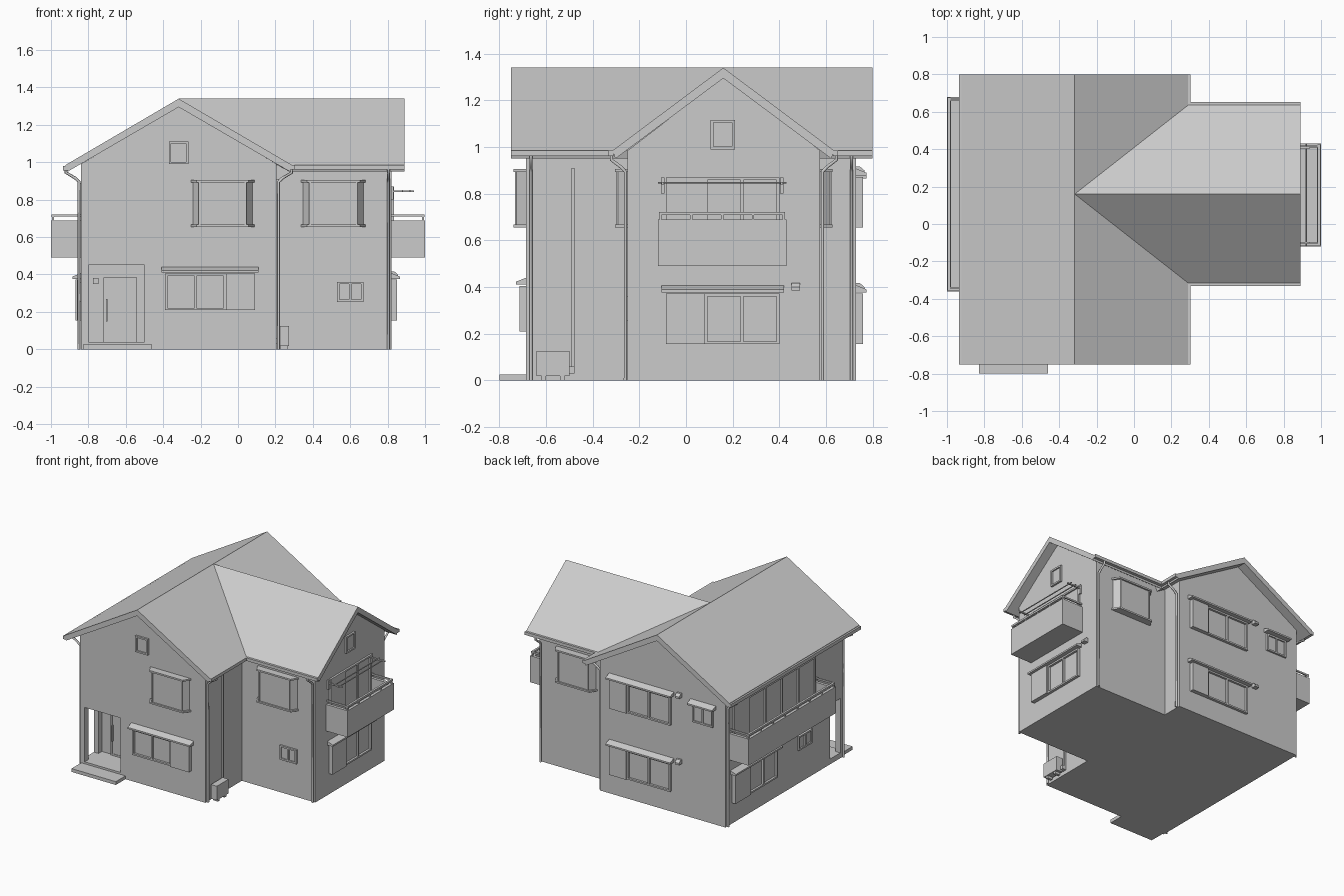
import bpy, bmesh
from mathutils import Vector

if "Cube" in bpy.data.objects:
    bpy.data.objects.remove(bpy.data.objects["Cube"])

XL, XM, XR = -0.84, 0.207, 0.82      # left wall, main right wall, wing right wall
YF, YB = -0.685, 0.73                # main front / back walls
WF, WB = -0.25, 0.575                # wing front / back walls
RX, RY, RZ = -0.317, 0.16, 1.34      # ridge lines
EZ = 0.985                           # eave height


def mesh(name, verts, faces):
    me = bpy.data.meshes.new(name)
    me.from_pydata([tuple(v) for v in verts], [], faces)
    bm = bmesh.new()
    bm.from_mesh(me)
    bmesh.ops.recalc_face_normals(bm, faces=bm.faces)
    bm.to_mesh(me)
    bm.free()
    ob = bpy.data.objects.new(name, me)
    bpy.context.collection.objects.link(ob)
    return ob


def loft(name, a, b):
    n = len(a)
    sides = [(i, (i + 1) % n, n + (i + 1) % n, n + i) for i in range(n)]
    return mesh(name, list(a) + list(b), sides + [tuple(range(n)), tuple(range(n, 2 * n))])


def box(name, x0, x1, y0, y1, z0, z1):
    q = [(x0, y0), (x1, y0), (x1, y1), (x0, y1)]
    return loft(name, [(x, y, z0) for x, y in q], [(x, y, z1) for x, y in q])


# A wall maps (u along wall, d outwards, z) to world space
WALLS = {
    "front": lambda u, d, z: (u, YF - d, z),
    "wing_front": lambda u, d, z: (u, WF - d, z),
    "back": lambda u, d, z: (u, YB + d, z),
    "wing_back": lambda u, d, z: (u, WB + d, z),
    "right": lambda u, d, z: (XR + d, u, z),
    "main_right": lambda u, d, z: (XM + d, u, z),
    "left": lambda u, d, z: (XL - d, u, z),
    "porch": lambda u, d, z: (u, -0.48 - d, z),
}


def wall_prism(name, wall, u0, u1, profile):
    f = WALLS[wall]
    return loft(name, [f(u0, d, z) for d, z in profile], [f(u1, d, z) for d, z in profile])


def wbox(name, wall, u0, u1, z0, z1, d1, d0=-0.005):
    return wall_prism(name, wall, u0, u1, [(d0, z0), (d1, z0), (d1, z1), (d0, z1)])


def window(wall, u0, u1, z0, z1, panes=1, d=0.014, t=0.012):
    wbox("window_glass", wall, u0, u1, z0, z1, 0.004)
    wbox("window_sill", wall, u0, u1, z0, z0 + t, d)
    wbox("window_head", wall, u0, u1, z1 - t, z1, d)
    for i in range(panes + 1):
        u = u0 + t / 2 + (u1 - u0 - t) * i / panes
        wbox("window_stile", wall, u - t / 2, u + t / 2, z0, z1, d)


def awning(wall, u0, u1, z, d=0.045):
    wall_prism("window_awning", wall, u0, u1, [(-.005, z), (d, z), (d, z + .012), (-.005, z + .032)])


def shutter_window(wall, u0, u1, split, z0, z1, shutter_low, panes=2):
    a, b = (u0, split) if shutter_low else (split, u1)
    wbox("shutter_box", wall, a, b, z0, z1, 0.03)
    a, b = (split, u1) if shutter_low else (u0, split)
    window(wall, a, b, z0, z1, panes, 0.02)
    awning(wall, u0 - .02, u1 + .02, z1 + .005)


def bay_window(wall, u0, u1, z0=0.655, z1=0.905):
    f, s, d = WALLS[wall], 0.045, 0.042
    quad = [(u0 + .01, -.005), (u1 - .01, -.005), (u1 - s, d), (u0 + s, d)]
    loft("bay_glass", [f(u, e, z0) for u, e in quad], [f(u, e, z1) for u, e in quad])
    plate = [(u0, -.005), (u1, -.005), (u1 - s + .012, d + .012), (u0 + s - .012, d + .012)]
    for z in (z0, z1 - .012):
        loft("bay_plate", [f(u, e, z) for u, e in plate], [f(u, e, z + .012) for u, e in plate])
    for u in (u0 + s, u1 - s - .01):
        wbox("bay_post", wall, u, u + .01, z0, z1, d + .006, d - .01)


# Walls: gabled main block and wing joined, porch cut out of the front left corner
main = [(XL, 0), (XM, 0), (XM, .99), (RX, 1.30), (XL, .99)]
walls = loft("walls", [(x, YF, z) for x, z in main], [(x, YB, z) for x, z in main])
wing = [(WF, 0), (WB, 0), (WB, .985), (RY, 1.30), (WF, .985)]
wing_ob = loft("wing", [(-.2, y, z) for y, z in wing], [(XR, y, z) for y, z in wing])
cut_front = box("porch_cut", -.80, -.50, -1, -.48, .04, .45)
cut_side = box("porch_side_cut", -1, -.7, -.64, -.52, .04, .45)
for other, op in ((wing_ob, "UNION"), (cut_front, "DIFFERENCE"), (cut_side, "DIFFERENCE")):
    m = walls.modifiers.new("cut", "BOOLEAN")
    m.object, m.operation, m.solver = other, op, "EXACT"
    bpy.context.view_layer.objects.active = walls
    bpy.ops.object.modifier_apply(modifier=m.name)
    bpy.data.objects.remove(other)

# Roofs: chevron profiles; the wing roof is mitred along the valleys
T = 0.045


def chevron(half):
    return [(0, RZ), (half, EZ), (half - .012, EZ - .035), (0, RZ - T), (-half + .012, EZ - .035), (-half, EZ)]


HM, HW = 0.606, 0.475
loft("main_roof", [(RX + u, -.75, z) for u, z in chevron(HM)], [(RX + u, .80, z) for u, z in chevron(HM)])
loft("wing_roof", [(RX + abs(u) * HM / HW, RY + u, z) for u, z in chevron(HW)],
     [(.89, RY + u, z) for u, z in chevron(HW)])

# Gutters
box("gutter_left", -.935, -.91, -.75, .80, .955, .98)
box("gutter_front_right", .28, .302, -.75, -.31, .962, .985)
box("gutter_back_right", .28, .302, .63, .80, .962, .985)
box("gutter_wing_front", .28, .89, -.332, -.31, .962, .985)
box("gutter_wing_back", .28, .89, .63, .652, .962, .985)


def pipe(name, pts, r=0.008):
    cu = bpy.data.curves.new(name, "CURVE")
    cu.dimensions = "3D"
    cu.bevel_depth, cu.bevel_resolution, cu.use_fill_caps = r, 1, True
    sp = cu.splines.new("POLY")
    sp.points.add(len(pts) - 1)
    for p, c in zip(sp.points, pts):
        p.co = (*c, 1)
    ob = bpy.data.objects.new(name, cu)
    bpy.context.collection.objects.link(ob)


# Downpipes with an offset bend up to the gutter
for wall, u, d in (("main_right", -.665, .08), ("main_right", .71, .08), ("left", -.665, .08),
                   ("left", .71, .08), ("wing_front", .805, .07), ("wing_back", .805, .07)):
    f = WALLS[wall]
    pipe("downpipe", [f(u, d, .965), f(u, d, .945), f(u, .03, .915), f(u, .01, .895), f(u, .01, 0)])

# Porch: step, door, handle, letter box
box("porch_step", -.83, -.46, -.80, YF + .01, 0, .025)
window("porch", -.72, -.54, .04, .385, 1, .012)
wbox("door_leaf", "porch", -.71, -.55, .045, .375, .008)
wbox("door_handle", "porch", -.705, -.698, .15, .27, .025)
wbox("wall_box", "porch", -.775, -.745, .35, .38, .02)

# Gable vents and small windows
window("front", -.37, -.265, .99, 1.112)
window("right", .105, .21, .99, 1.117)
window("wing_front", .53, .67, .253, .36, 2)
window("left", -.29, -.13, .253, .36, 2)
window("back", -.74, -.57, .73, .86, 2)
awning("back", -.76, -.55, .865)

# Bay windows
bay_window("front", -.255, .09)
bay_window("wing_front", .335, .685)
bay_window("wing_back", .335, .685)

# Windows with sliding shutter boxes
shutter_window("front", -.39, .09, -.065, .21, .405, False)
shutter_window("right", -.085, .40, .08, .155, .372, True)
shutter_window("back", -.39, .11, -.03, .155, .372, False)
shutter_window("back", -.39, .11, -.03, .655, .872, False)
shutter_window("left", .13, .65, .47, .155, .372, False)
wbox("balcony_shutter_box", "right", -.085, .08, .53, .87, .015)
window("right", .08, .40, .53, .87, 2)
wbox("left_shutter_box", "left", .47, .64, .53, .89, .015)
window("left", -.33, .47, .53, .89, 4)

# Vent hoods
for wall, u, z in (("right", .47, .385), ("back", -.46, .385), ("back", -.46, .885)):
    wall_prism("vent_hood", wall, u - .018, u + .018,
               [(-.005, z), (.035, z), (.035, z + .015), (.015, z + .032), (-.005, z + .032)])


def balcony(wall, u0, u1, depth, posts):
    t, z0, z1 = 0.022, 0.49, 0.69
    wbox("balcony_floor", wall, u0, u1, z0, z0 + .03, depth)
    wbox("balcony_front", wall, u0, u1, z0, z1, depth, depth - t)
    for u in (u0, u1 - t):
        wbox("balcony_side", wall, u, u + t, z0, z1, depth)
        wbox("balcony_side_rail", wall, u + .005, u + .015, .71, .722, depth - .005)
    wbox("balcony_rail", wall, u0 + .005, u1 - .005, .708, .722, depth - .003, depth - .019)
    for i in range(posts):
        u = u0 + .006 + (u1 - u0 - .022) * i / (posts - 1)
        wbox("rail_post", wall, u, u + .01, z1 - .01, .712, depth - .005, depth - .017)


balcony("right", -.12, .43, .18, 5)
balcony("left", -.36, .68, .16, 8)

# Laundry poles on brackets over the right balcony
for u in (-.10, .41):
    wbox("pole_bracket", "right", u - .005, u + .005, .84, .85, .12)
    wbox("bracket_plate", "right", u - .008, u + .008, .80, .87, .012)
for d in (.06, .10):
    f = WALLS["right"]
    pipe("laundry_pole", [f(-.12, d, .847), f(.43, d, .847)], .004)

# Outdoor air unit with feet and pipe duct
wbox("air_unit", "main_right", -.64, -.50, .018, .125, .065, .015)
for u in (-.62, -.54):
    wbox("air_unit_foot", "main_right", u, u + .02, 0, .02, .06, .02)
wbox("pipe_duct", "main_right", -.492, -.478, .03, .91, .012)
wbox("pipe_elbow", "main_right", -.505, -.478, .03, .06, .03)
